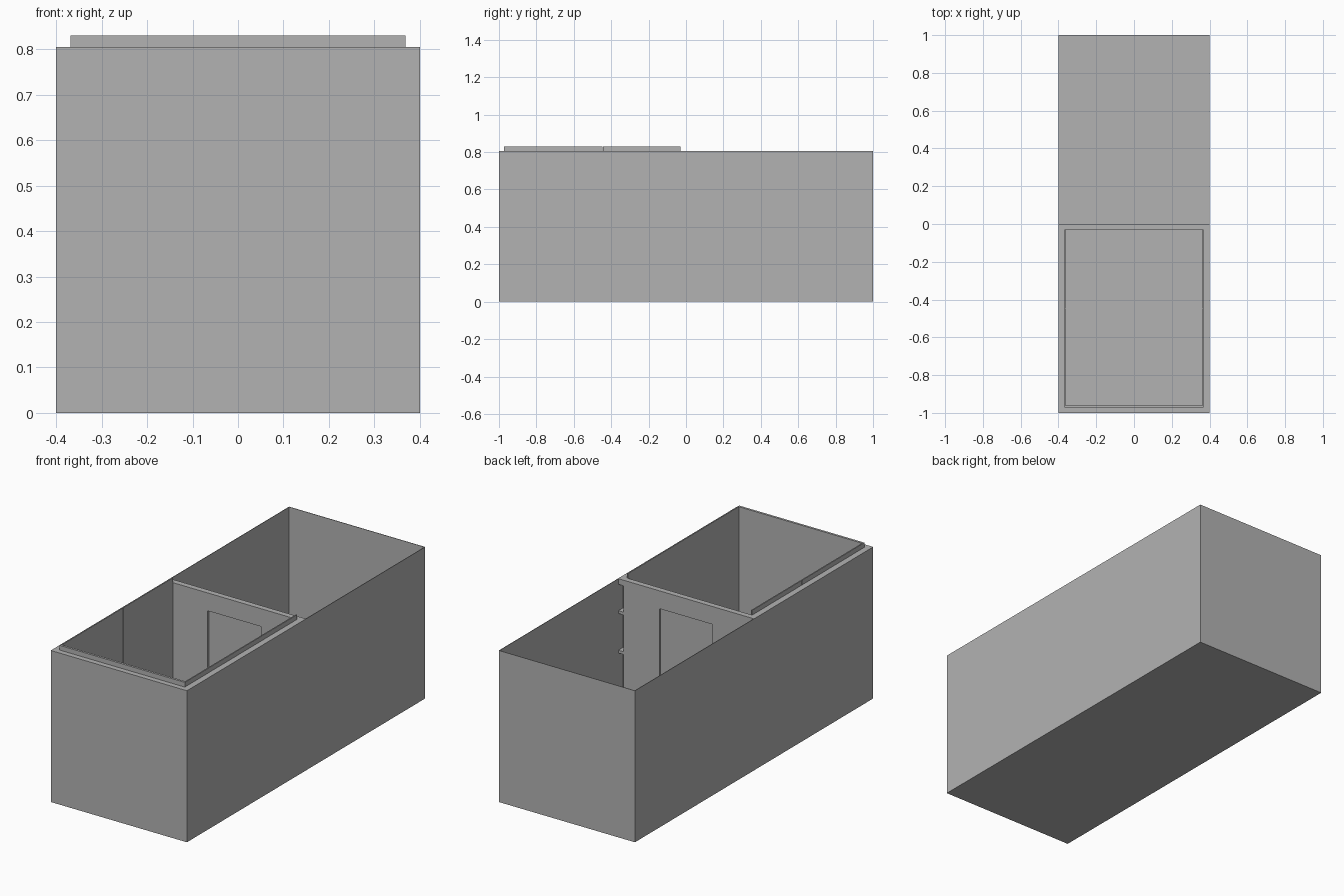
import bpy

cube = bpy.data.objects.get("Cube")
if cube:
    bpy.data.objects.remove(cube, do_unlink=True)

grey = bpy.data.materials.new("plain_grey")
grey.use_nodes = True
COLOUR = (0.45, 0.45, 0.45, 1)
grey.diffuse_color = COLOUR
grey.node_tree.nodes["Principled BSDF"].inputs["Base Color"].default_value = COLOUR

W, L, H = 0.4, 1.0, 0.805      # half width, half length, wall height
SKIN = 0.003                   # sheet thickness
WALL = 0.032                   # depth of the framed walls
LINING_TOP = 0.83
IN = W - WALL                  # inner face of the side framing


def box(name, x, y, z):
    """Add a box spanning the given (low, high) ranges."""
    lo, hi = zip(x, y, z)
    verts = [(a, b, c) for a in (lo[0], hi[0])
             for b in (lo[1], hi[1]) for c in (lo[2], hi[2])]
    faces = [(0, 1, 3, 2), (4, 6, 7, 5), (0, 4, 5, 1),
             (2, 3, 7, 6), (0, 2, 6, 4), (1, 5, 7, 3)]
    mesh = bpy.data.meshes.new(name)
    mesh.from_pydata(verts, [], faces)
    mesh.materials.append(grey)
    obj = bpy.data.objects.new(name, mesh)
    bpy.context.collection.objects.link(obj)
    return obj


def pair(name, x, y, z):
    """Add a box on the left (+x) and its mirror on the right."""
    box("left_" + name, x, y, z)
    box("right_" + name, (-x[1], -x[0]), y, z)


# Thin outer shell, open at the top
box("floor", (-W, W), (-L, L), (0, SKIN))
box("front_shell", (-W, W), (-L, -L + SKIN), (0, H))
box("back_shell", (-W, W), (L - SKIN, L), (0, H))
pair("shell", (W - SKIN, W), (-L, L), (0, H))

# Timber framing around the front room: plates and rows of noggins
rows = [(SKIN, 0.03), (0.20, 0.215), (0.41, 0.425), (0.62, 0.635), (0.775, H)]
for i, row in enumerate(rows):
    pair(f"wall_rail_{i}", (IN, W - SKIN), (-L + SKIN, 0), row)
    box(f"front_wall_rail_{i}", (-IN, IN), (-L + SKIN, -L + WALL), row)

# Upright studs
for i in range(5):
    y = -L + SKIN + i * 0.235
    pair(f"wall_stud_{i}", (IN, W - SKIN), (y, y + 0.02), (SKIN, H))
for i in range(4):
    x = -IN + i * (2 * IN - 0.02) / 3
    box(f"front_wall_stud_{i}", (x, x + 0.02), (-L + SKIN, -L + WALL), (SKIN, H))

# Inner lining boards standing above the framing
pair("front_lining", (IN - 0.006, IN), (-0.96, -0.447), (SKIN, LINING_TOP))
pair("rear_lining", (IN - 0.006, IN), (-0.444, -0.03), (SKIN, LINING_TOP))
box("front_wall_lining", (-IN, IN), (-0.972, -0.96), (SKIN, LINING_TOP))

# Partition with a recessed door
DOOR, DOOR_TOP = 0.157, 0.71
pair("partition", (DOOR, IN), (-0.03, 0), (SKIN, H))
box("door_header", (-DOOR, DOOR), (-0.03, 0), (DOOR_TOP, H))
box("door", (-DOOR, DOOR), (-0.02, -0.01), (SKIN, DOOR_TOP))
